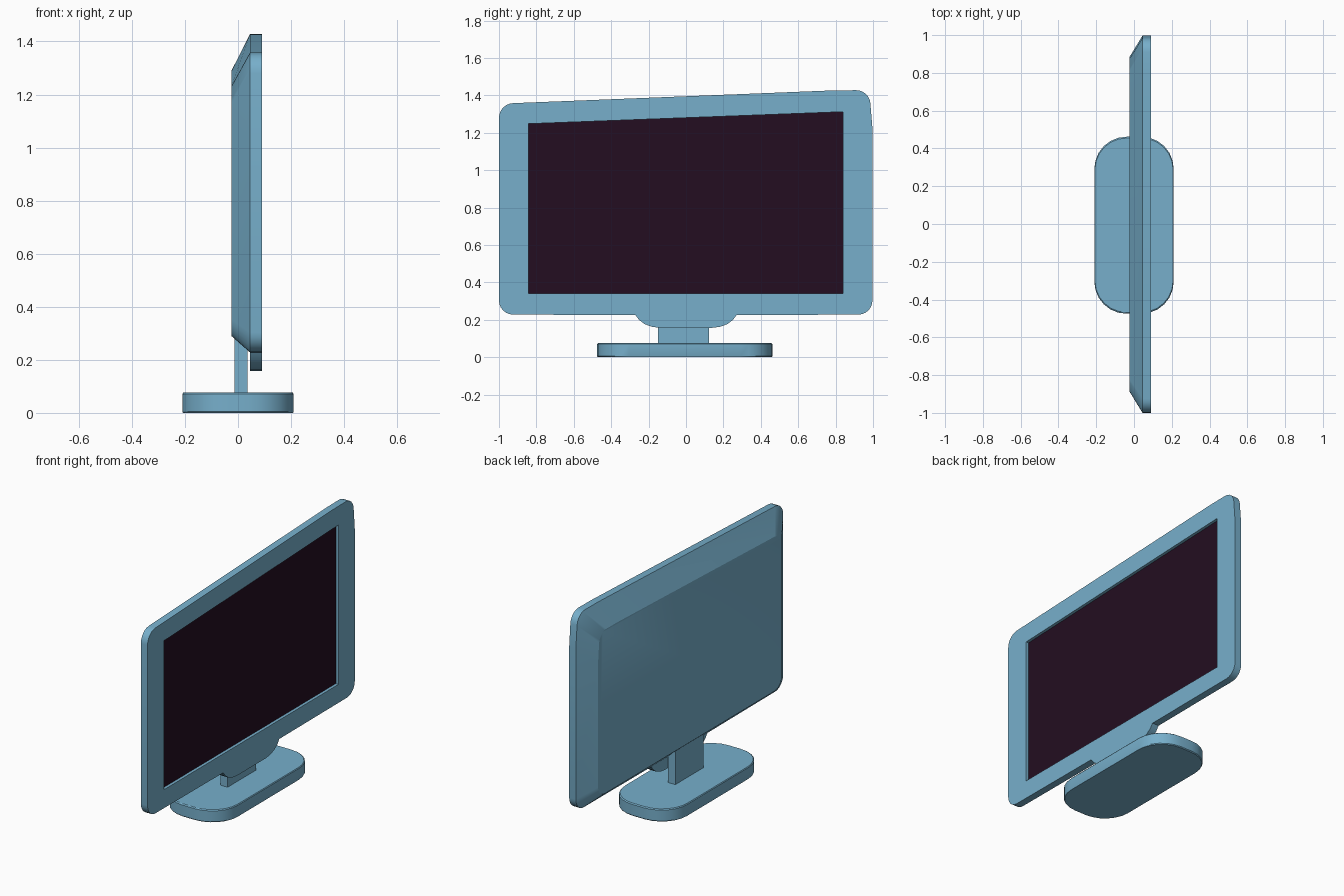
import bpy, bmesh, math
from mathutils import Vector

if "Cube" in bpy.data.objects:
    bpy.data.objects.remove(bpy.data.objects["Cube"])


def material(name, rgb):
    m = bpy.data.materials.new(name)
    m.diffuse_color = (*rgb, 1)
    m.use_nodes = True
    m.node_tree.nodes["Principled BSDF"].inputs["Base Color"].default_value = m.diffuse_color
    return m


BLUE = material("light blue casing", (0.184, 0.43, 0.60))
DARK = material("dark plum screen", (0.017, 0.004, 0.015))


def rounded(corners, steps=6):
    """Round the corners (u, v, radius) of a polygon."""
    out = []
    n = len(corners)
    for i, (u, v, r) in enumerate(corners):
        p = Vector((u, v))
        if r == 0:
            out.append(p)
            continue
        a = (Vector(corners[i - 1][:2]) - p).normalized() * r + p
        b = (Vector(corners[(i + 1) % n][:2]) - p).normalized() * r + p
        half = (a - p).angle(b - p) / 2
        c = p + ((a + b) / 2 - p).normalized() * (r / math.cos(half))
        ra, rb = a - c, b - c
        ang = ra.angle(rb)
        for k in range(steps + 1):
            t = k / steps
            out.append(c + (ra * math.sin((1 - t) * ang) + rb * math.sin(t * ang)) / math.sin(ang))
    return out


def ring(bm, pts, x):
    return [bm.verts.new((x, p.x, p.y)) for p in pts]


def bridge(bm, a, b):
    n = len(a)
    for i in range(n):
        j = (i + 1) % n
        bm.faces.new((a[i], a[j], b[j], b[i]))


def loop_edges(bm, vs):
    return [bm.edges.get((vs[i - 1], vs[i])) for i in range(len(vs))]


def finish(bm, name, mat):
    bmesh.ops.recalc_face_normals(bm, faces=bm.faces)
    me = bpy.data.meshes.new(name)
    bm.to_mesh(me)
    bm.free()
    me.materials.append(mat)
    ob = bpy.data.objects.new(name, me)
    bpy.context.collection.objects.link(ob)
    bpy.ops.object.select_all(action='DESELECT')
    ob.select_set(True)
    bpy.context.view_layer.objects.active = ob
    bpy.ops.object.shade_smooth_by_angle(angle=math.radians(25))
    return ob


X_BACK, X_MID, X_FRONT = -0.025, 0.045, 0.09
X_SCREEN = X_FRONT - 0.02

# slanted outline of the housing, and the curved chin under the bezel
LOW_L, LOW_R = (-1, 0.228, 0.075), (0.997, 0.228, 0.075)
UPPER = [(0.997, 1.22, 0), (0.98, 1.428, 0.07), (0.78, 1.426, 0), (-1, 1.355, 0.075)]
half_chin = [(0.27, 0.225), (0.25, 0.198), (0.22, 0.176), (0.18, 0.162), (0.14, 0.157)]
chin = [(-u, v, 0) for u, v in half_chin] + [(u, v, 0) for u, v in reversed(half_chin)]
opening = [Vector(p) for p in ((-0.843, 0.34), (0.84, 0.34), (0.84, 1.312), (-0.843, 1.248))]

# front bezel with recessed opening
bm = bmesh.new()
outline = rounded([LOW_L] + chin + [LOW_R] + UPPER)
back, front = ring(bm, outline, X_MID), ring(bm, outline, X_FRONT)
bridge(bm, back, front)
hole, floor = ring(bm, opening, X_FRONT), ring(bm, opening, X_SCREEN)
bridge(bm, hole, floor)
bm.faces.new(back)
bmesh.ops.triangle_fill(bm, edges=loop_edges(bm, front) + loop_edges(bm, hole),
                        use_beauty=True, normal=(1, 0, 0))
bm.faces.new(floor)
bezel = finish(bm, "front_bezel", BLUE)

# screen plate: the floor of the recess
bm = bmesh.new()
a, b = ring(bm, opening, X_SCREEN - 0.001), ring(bm, opening, X_SCREEN + 0.002)
bridge(bm, a, b)
bm.faces.new(a)
bm.faces.new(b)
finish(bm, "screen", DARK)

# tapered back shell
bm = bmesh.new()
outline = rounded([LOW_L, LOW_R] + UPPER)
inner = [Vector((p.x * 0.885, 0.29 + (p.y - 0.228) * 0.833)) for p in outline]
wide, narrow = ring(bm, outline, X_MID), ring(bm, inner, X_BACK)
bridge(bm, wide, narrow)
bm.faces.new(narrow)
finish(bm, "back_shell", BLUE)

# stand neck
bm = bmesh.new()
neck = [Vector(p) for p in ((-0.15, 0.06), (0.123, 0.06), (0.123, 0.3), (-0.15, 0.3))]
a, b = ring(bm, neck, -0.014), ring(bm, neck, 0.035)
bridge(bm, a, b)
bm.faces.new(a)
bm.faces.new(b)
finish(bm, "stand_neck", BLUE)

# stand base: rounded slab
bm = bmesh.new()
R = 0.17
foot = rounded([(-0.21, -0.475, R), (0.21, -0.475, R), (0.21, 0.462, R), (-0.21, 0.462, R)])
levels = [[bm.verts.new((p.x * s, p.y * s, z)) for p in foot]
          for z, s in ((0, 0.99), (0.005, 1), (0.071, 1), (0.076, 0.985))]
for lo, hi in zip(levels, levels[1:]):
    bridge(bm, lo, hi)
bm.faces.new(levels[0])
bm.faces.new(levels[-1])
finish(bm, "stand_base", BLUE)
